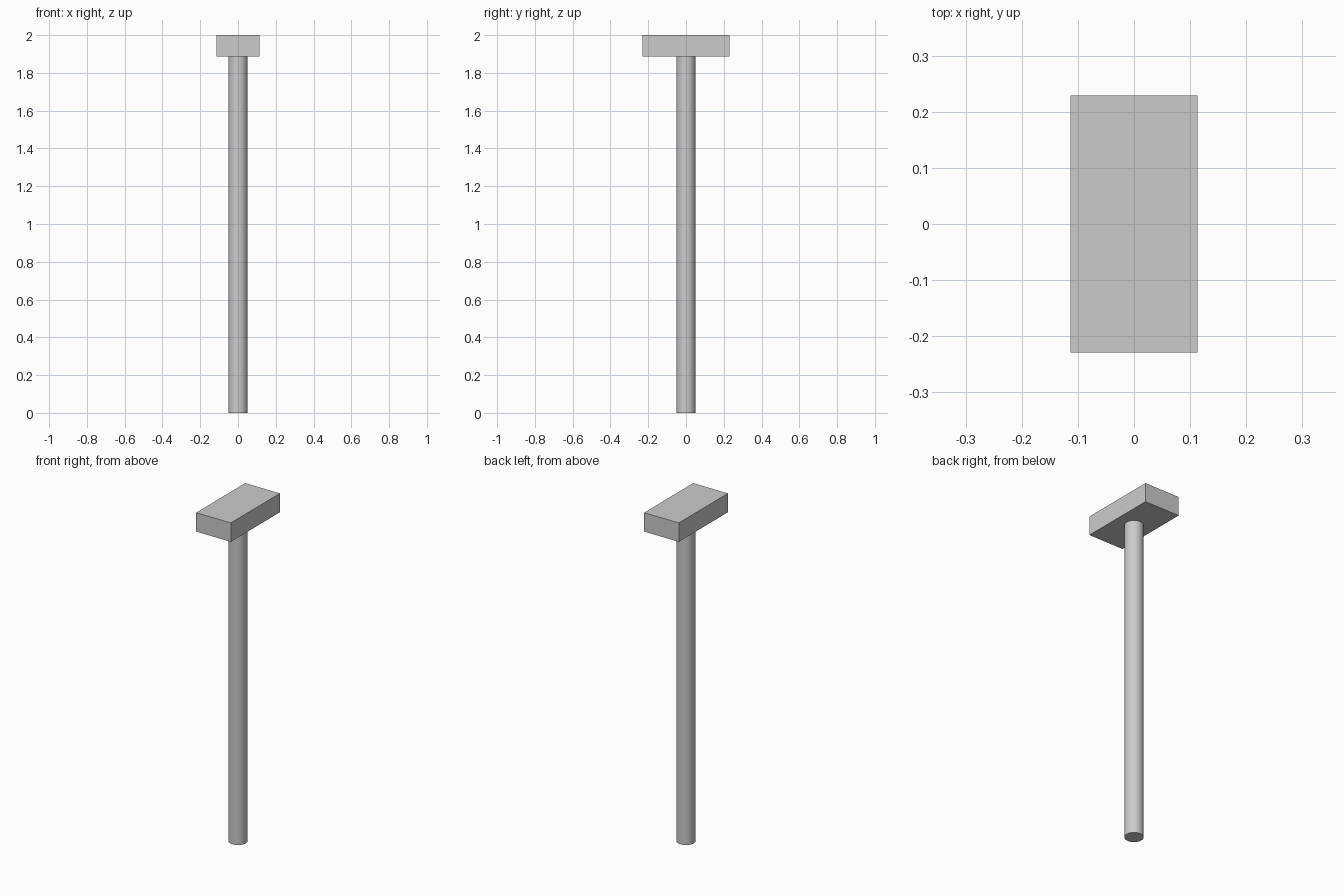
import bpy
import math

if "Cube" in bpy.data.objects:
    bpy.data.objects.remove(bpy.data.objects["Cube"])

HEAD_X, HEAD_Y = 0.227, 0.458
HEAD_BOTTOM, TOP = 1.888, 2.0
RADIUS = 0.051

# Round handle, standing on the ground and meeting the head's underside
bpy.ops.mesh.primitive_cylinder_add(vertices=32, radius=RADIUS, depth=HEAD_BOTTOM,
                                    location=(0, 0, HEAD_BOTTOM / 2))
handle = bpy.context.object
handle.name = "handle"
bpy.ops.object.shade_smooth_by_angle(angle=math.radians(30))

# Rectangular block head
bpy.ops.mesh.primitive_cube_add(size=1, location=(0, 0, (HEAD_BOTTOM + TOP) / 2))
head = bpy.context.object
head.name = "head"
head.scale = (HEAD_X, HEAD_Y, TOP - HEAD_BOTTOM)
bpy.ops.object.transform_apply(location=False, rotation=False, scale=True)
